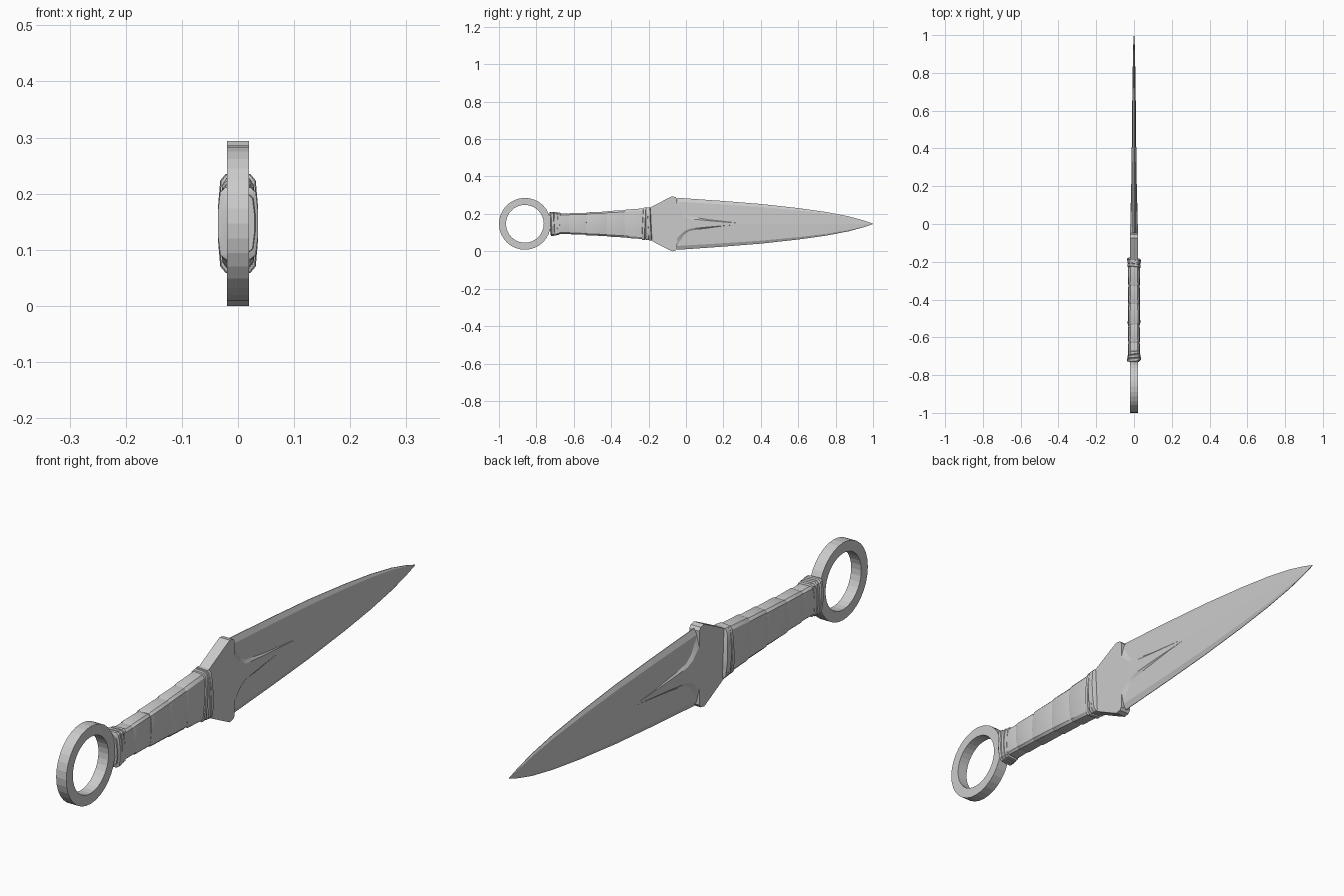
import bpy, bmesh, math, random

random.seed(4)
MID = 0.147  # height of the long axis

cube = bpy.data.objects.get("Cube")
if cube:
    bpy.data.objects.remove(cube, do_unlink=True)

steel = bpy.data.materials.new("grey_steel")
steel.use_nodes = True
steel.diffuse_color = (0.6, 0.6, 0.6, 1)
steel.node_tree.nodes["Principled BSDF"].inputs["Base Color"].default_value = (0.6, 0.6, 0.6, 1)


def finish(name, bm, smooth=None):
    bmesh.ops.recalc_face_normals(bm, faces=bm.faces)
    mesh = bpy.data.meshes.new(name)
    bm.to_mesh(mesh)
    bm.free()
    mesh.materials.append(steel)
    ob = bpy.data.objects.new(name, mesh)
    bpy.context.collection.objects.link(ob)
    if smooth:
        bpy.ops.object.select_all(action='DESELECT')
        ob.select_set(True)
        bpy.context.view_layer.objects.active = ob
        bpy.ops.object.shade_smooth_by_angle(angle=math.radians(smooth))
    return ob


def mirrored(quarter):
    """Closed section from points in the +x +z quarter, listed top to side."""
    right = quarter + [(x, -z) for x, z in reversed(quarter) if z > 0]
    return right + [(-x, z) for x, z in reversed(right)]


def loft(name, stations, smooth=None, lean=0, twist=0):
    """Skin sections along y; lean and twist slant the sections."""
    bm = bmesh.new()
    rings = [[bm.verts.new((x, y + lean * z + twist * x, MID + z)) for x, z in mirrored(q)]
             for y, q in stations]
    for a, b in zip(rings, rings[1:]):
        for i in range(len(a)):
            j = (i + 1) % len(a)
            bm.faces.new((a[i], a[j], b[j], b[i]))
    bm.faces.new(rings[0])
    bm.faces.new(rings[-1])
    return finish(name, bm, smooth)


# Finger ring with a square section
bm = bmesh.new()
count = 32
hoops = []
for i in range(count):
    a = 2 * math.pi * i / count
    hoops.append([bm.verts.new((x, -0.8615 + r * math.cos(a), MID + r * math.sin(a)))
                  for x, r in ((-0.02, 0.1385), (0.02, 0.1385), (0.02, 0.101), (-0.02, 0.101))])
for i in range(count):
    a, b = hoops[i], hoops[(i + 1) % count]
    for k in range(4):
        n = (k + 1) % 4
        bm.faces.new((a[k], a[n], b[n], b[k]))
finish("finger_ring", bm)

# Blade: shallow diamond with narrow ground edges
blade = [(-0.045, 0.139, 0.014), (0.2, 0.122, 0.013), (0.4, 0.106, 0.012),
         (0.6, 0.084, 0.01), (0.75, 0.063, 0.008), (0.87, 0.04, 0.006),
         (0.95, 0.018, 0.004), (1.0, 0.001, 0.001)]
loft("blade", [(y, [(0.001, h), (0.75 * t, 0.85 * h), (t, 0)]) for y, h, t in blade])

# Spine that sweeps from the guard into a narrow ridge
spine = [(-0.05, 0.128, 0.02), (-0.03, 0.1, 0.02), (-0.01, 0.068, 0.02),
         (0.02, 0.045, 0.0195), (0.12, 0.028, 0.017), (0.31, 0.002, 0.012)]
loft("blade_spine", [(y, [(0.008, h), (t, 0.6 * h), (t, 0)]) for y, h, t in spine], 20)

# Guard: flat shoulders with a small notch before the blade
guard = [(-0.21, 0.08), (-0.19, 0.088), (-0.105, 0.132), (-0.075, 0.147),
         (-0.055, 0.143), (-0.047, 0.132)]
loft("guard", [(y, [(0.02, h)]) for y, h in guard])


def grip(a, h):
    return [(0.62 * a, h), (0.88 * a, 0.87 * h), (a, 0.3 * h)]


# Handle wraps: overlapping slanted bands that flare toward the guard
edges = [-0.72, -0.62, -0.53, -0.42, -0.32, -0.2]
for i, (start, end) in enumerate(zip(edges, edges[1:])):
    def half_height(y):
        return 0.051 + 0.032 * ((y + 0.72) / 0.52) ** 1.5
    swell = random.uniform(0, 0.003)
    bands = []
    for y, extra in ((start - 0.006, 0), (start + 0.004, 0.003), (end - 0.01, 0.001), (end + 0.004, -0.002)):
        bands.append((y, grip(0.029 + extra + swell * 0.5, half_height(max(y, -0.72)) + extra)))
    loft(f"handle_wrap_{i + 1}", bands, 28, random.uniform(-0.08, 0.08), random.uniform(-0.15, 0.15))


# Cord turns at both ends of the handle
def cord(name, y, a, h, lean, twist):
    loft(name, [(y + dy, grip(a + d, h + d)) for dy, d in
                ((-0.009, -0.005), (-0.006, 0), (0.006, 0), (0.009, -0.005))], 35, lean, twist)


for i, y in enumerate((-0.716, -0.7, -0.684)):
    cord(f"rear_cord_{i + 1}", y, 0.036 - 0.002 * i, 0.064 - 0.002 * i, 0.05 * (i - 1), 0.1)
for i, y in enumerate((-0.222, -0.204, -0.193)):
    cord(f"front_cord_{i + 1}", y, 0.034 + 0.001 * i, 0.086 + 0.001 * i, 0.05 * (1 - i), -0.1)
